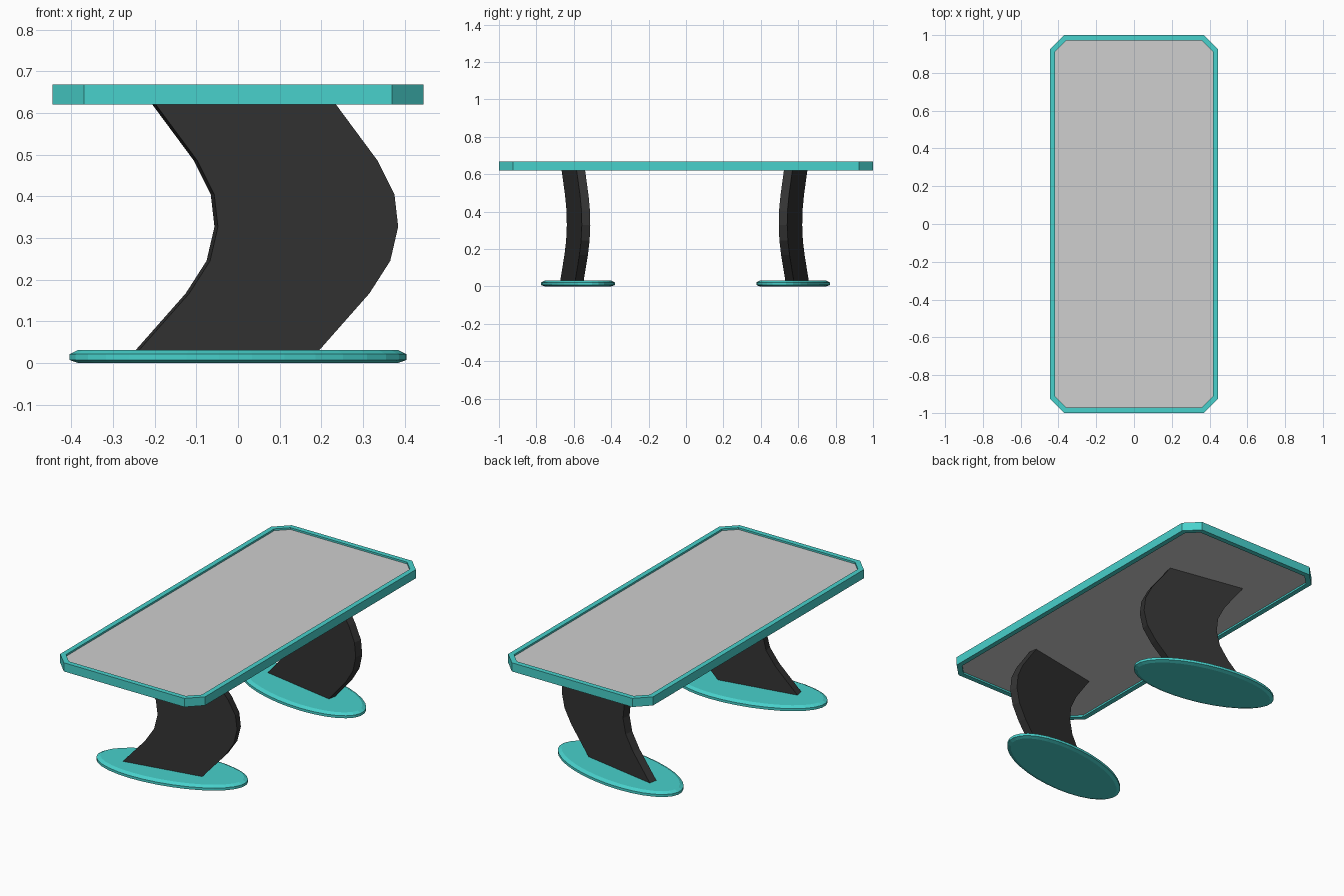
import bpy, bmesh, math
from mathutils import Matrix, Vector

cube = bpy.data.objects.get("Cube")
if cube:
    bpy.data.objects.remove(cube, do_unlink=True)


def material(name, rgb):
    m = bpy.data.materials.new(name)
    m.use_nodes = True
    m.diffuse_color = (*rgb, 1)
    m.node_tree.nodes["Principled BSDF"].inputs["Base Color"].default_value = (*rgb, 1)
    return m


TEAL = material("turquoise", (0.065, 0.638, 0.604))
GREY = material("light grey", (0.62, 0.62, 0.62))
DARK = material("charcoal", (0.033, 0.033, 0.033))


def loft(name, rings, mat, ring_shaped=False):
    """Skin a list of point rings; cap the ends or join last to first."""
    bm = bmesh.new()
    loops = [[bm.verts.new(p) for p in ring] for ring in rings]
    pairs = list(zip(loops, loops[1:]))
    if ring_shaped:
        pairs.append((loops[-1], loops[0]))
    else:
        bm.faces.new(loops[0])
        bm.faces.new(loops[-1])
    n = len(loops[0])
    for a, b in pairs:
        for i in range(n):
            j = (i + 1) % n
            bm.faces.new((a[i], a[j], b[j], b[i]))
    bmesh.ops.recalc_face_normals(bm, faces=bm.faces)
    mesh = bpy.data.meshes.new(name)
    bm.to_mesh(mesh)
    bm.free()
    mesh.materials.append(mat)
    obj = bpy.data.objects.new(name, mesh)
    bpy.context.collection.objects.link(obj)
    return obj


def octagon(inset, z):
    """Tabletop outline with cut corners, moved inward by inset."""
    hx, hy = 0.445 - inset, 1.0 - inset
    c = 0.075 - inset * (2 - math.sqrt(2))
    quarter = [(hx, hy - c), (hx - c, hy)]
    pts = quarter + [(-x, y) for x, y in reversed(quarter)]
    pts += [(-x, -y) for x, y in pts]
    return [(x, y, z) for x, y in pts]


# Tabletop: raised rim around a recessed panel
RIM, LOW, HIGH = 0.028, 0.62, 0.668
loft("tabletop_rim", [octagon(0, LOW), octagon(0, HIGH), octagon(RIM, HIGH), octagon(RIM, LOW)],
     TEAL, ring_shaped=True)
loft("tabletop_panel", [octagon(RIM, LOW + 0.01), octagon(RIM, HIGH - 0.01)], GREY)

# Leg bow: sideways offset and height
BOW = [(-0.04, 0.015), (-0.025, 0.031), (0.095, 0.167), (0.145, 0.245), (0.164, 0.327),
       (0.155, 0.405), (0.115, 0.485), (0.015, 0.62), (0.006, 0.633)]
ANGLE = math.radians(10.5)
HALF_WIDTH, HALF_THICK = 0.22, 0.023


def build_support(label, side, leg_y, foot_y):
    turn = Matrix.Rotation(-side * ANGLE, 3, 'Z')

    # Bowed slab leg
    corners = [(-1, -1), (1, -1), (1, 1), (-1, 1)]
    rings = []
    for x, z in BOW:
        rings.append([turn @ Vector((x / math.cos(ANGLE) + a * HALF_WIDTH, b * HALF_THICK, z))
                      + Vector((0, leg_y, 0)) for a, b in corners])
    loft(label + "_leg", rings, DARK)

    # Oval foot plate with softened edges
    rings = []
    for inset, z in [(0.02, 0), (0, 0.007), (0, 0.021), (0.02, 0.031)]:
        angles = [math.tau * i / 32 for i in range(32)]
        rings.append([turn @ Vector(((0.411 - inset) * math.cos(t), (0.185 - inset) * math.sin(t), z))
                      + Vector((0, foot_y, 0)) for t in angles])
    loft(label + "_foot", rings, TEAL)


build_support("front", -1, -0.605, -0.5775)
build_support("back", 1, 0.589, 0.5725)
